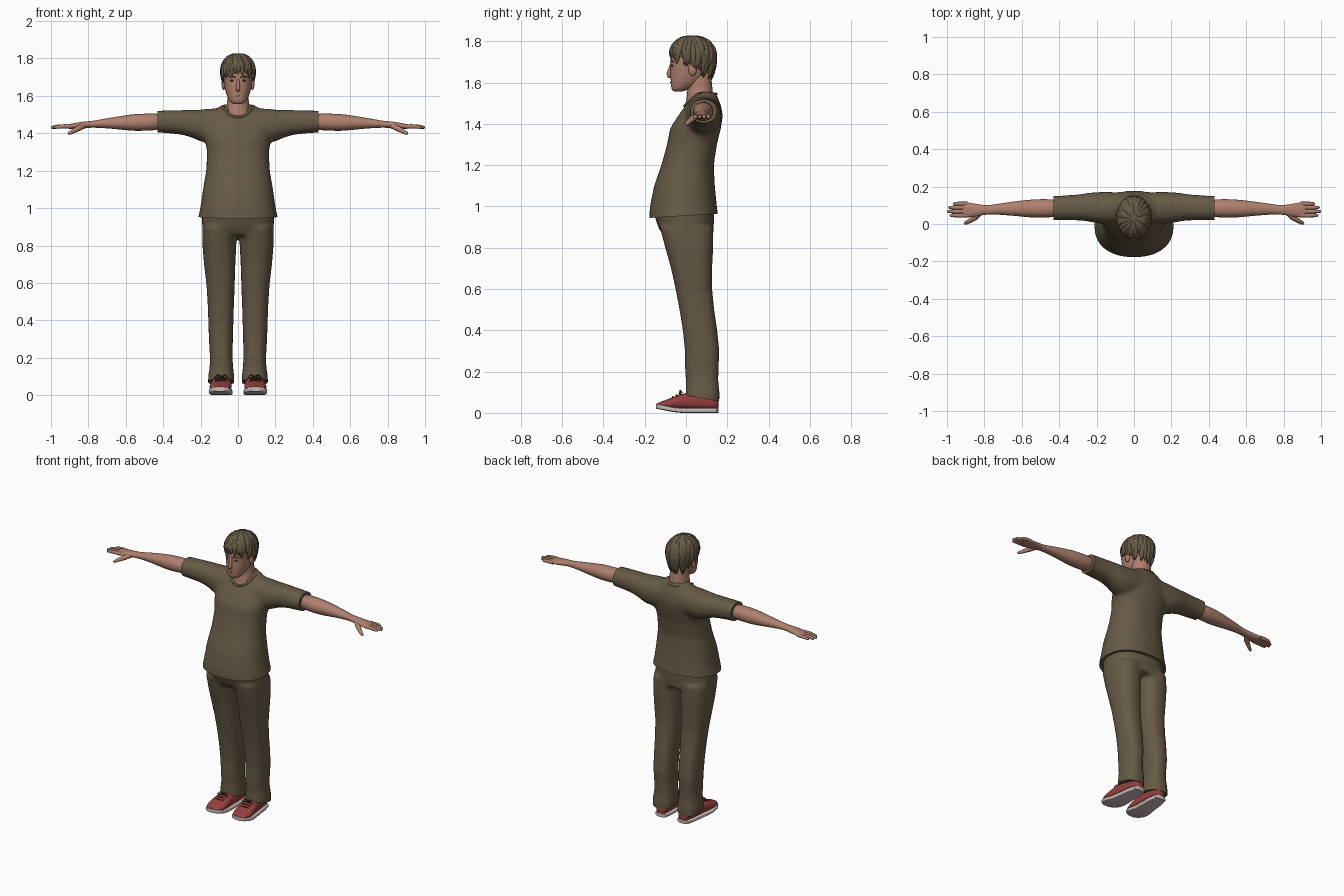
import bpy, bmesh, math, random
from mathutils import Vector

if "Cube" in bpy.data.objects:
    bpy.data.objects.remove(bpy.data.objects["Cube"])

random.seed(4)


def material(name, r, g, b):
    m = bpy.data.materials.new(name)
    m.diffuse_color = (r, g, b, 1)
    m.use_nodes = True
    m.node_tree.nodes["Principled BSDF"].inputs["Base Color"].default_value = m.diffuse_color
    return m


BROWN = material("brown", 0.135, 0.102, 0.06)
SKIN = material("skin", 0.43, 0.215, 0.155)
LIP = material("lip", 0.30, 0.12, 0.09)
RED = material("shoe_red", 0.30, 0.05, 0.05)
SOLE = material("sole", 0.60, 0.50, 0.49)
DARK = material("dark_brown", 0.05, 0.035, 0.025)


def ring(axis, pos, a0, a1, b0, b1, p=2.2, n=28):
    """Rounded cross-section filling the box a0..a1, b0..b1 across an axis."""
    pts = []
    for i in range(n):
        t = 2 * math.pi * i / n
        c, s = math.cos(t), math.sin(t)
        a = (a0 + a1) / 2 + (a1 - a0) / 2 * math.copysign(abs(c) ** (2 / p), c)
        b = (b0 + b1) / 2 + (b1 - b0) / 2 * math.copysign(abs(s) ** (2 / p), s)
        pts.append({"x": (pos, a, b), "y": (a, pos, b), "z": (a, b, pos)}[axis])
    return pts


def tube(pts, radii, up=(0, 0, 1), wide=1.0, thick=1.0, n=8):
    """Rings along a path, optionally flattened."""
    pts = [Vector(p) for p in pts]
    out = []
    for i, p in enumerate(pts):
        t = (pts[min(i + 1, len(pts) - 1)] - pts[max(i - 1, 0)]).normalized()
        u = t.cross(Vector(up)).normalized()
        v = u.cross(t)
        out.append([p + u * (math.cos(2 * math.pi * k / n) * radii[i] * wide)
                    + v * (math.sin(2 * math.pi * k / n) * radii[i] * thick) for k in range(n)])
    return out


def flip(part):
    return [[(-q[0], q[1], q[2]) for q in r] for r in part]


def finish(ob, angle):
    me = ob.data
    me.polygons.foreach_set("use_smooth", [True] * len(me.polygons))
    me.set_sharp_from_angle(angle=math.radians(angle))


def loft(name, parts, mat, both=False, sub=0, angle=60):
    """Skin one or more lists of rings into one object."""
    if both:
        parts = parts + [flip(p) for p in parts]
    bm = bmesh.new()
    for part in parts:
        rows = [[bm.verts.new(q) for q in r] for r in part]
        n = len(rows[0])
        for lo, hi in zip(rows, rows[1:]):
            for k in range(n):
                bm.faces.new((lo[k], lo[(k + 1) % n], hi[(k + 1) % n], hi[k]))
        bm.faces.new(rows[0])
        bm.faces.new(rows[-1])
    bmesh.ops.recalc_face_normals(bm, faces=bm.faces)
    me = bpy.data.meshes.new(name)
    bm.to_mesh(me)
    bm.free()
    me.materials.append(mat)
    ob = bpy.data.objects.new(name, me)
    bpy.context.scene.collection.objects.link(ob)
    finish(ob, angle)
    if sub:
        m = ob.modifiers.new("Smooth", "SUBSURF")
        m.levels = m.render_levels = sub
    return ob


def tailor(ob, mat, cuts, voxel=0.011, rounds=8):
    """Fuse overlapping lofts into one cloth surface, then trim clean hems."""
    m = ob.modifiers.new("Fuse", "REMESH")
    m.mode, m.voxel_size = "VOXEL", voxel
    dg = bpy.context.evaluated_depsgraph_get()
    me = bpy.data.meshes.new_from_object(ob.evaluated_get(dg))
    ob.modifiers.clear()
    bm = bmesh.new()
    bm.from_mesh(me)
    for _ in range(rounds):
        bmesh.ops.smooth_vert(bm, verts=bm.verts, factor=0.5,
                              use_axis_x=True, use_axis_y=True, use_axis_z=True)
    for co, no in cuts:
        bmesh.ops.bisect_plane(bm, geom=bm.verts[:] + bm.edges[:] + bm.faces[:], dist=1e-5,
                               plane_co=co, plane_no=Vector(no).normalized(), clear_outer=True)
        bmesh.ops.holes_fill(bm, edges=[e for e in bm.edges if e.is_boundary], sides=0)
    bmesh.ops.recalc_face_normals(bm, faces=bm.faces)
    bm.to_mesh(me)
    bm.free()
    me.materials.clear()
    me.materials.append(mat)
    ob.data = me
    finish(ob, 45)


def ball(c, rx, ry, rz):
    return [ring("z", c[2] + rz * math.cos(t), c[0] - rx * math.sin(t), c[0] + rx * math.sin(t),
                 c[1] - ry * math.sin(t), c[1] + ry * math.sin(t), 2, 16)
            for t in [0.15 + 2.84 * i / 10 for i in range(11)]]


# shirt: torso (z, half width, front, back) and sleeves (x, back/front, low/high)
torso = [ring("z", z, -w, w, f, b, 2.25) for z, w, f, b in [
    (0.90, .217, -.178, .158), (0.96, .212, -.178, .155), (1.0, .202, -.175, .15),
    (1.1, .188, -.155, .14), (1.2, .171, -.12, .135), (1.3, .166, -.092, .15),
    (1.38, .18, -.077, .17), (1.44, .18, -.038, .179), (1.49, .155, -.003, .17),
    (1.53, .115, .025, .153), (1.555, .085, .045, .145)]]
sleeve = [ring("x", x, f, b, lo, hi) for x, f, b, lo, hi in [
    (.05, 0, .17, 1.38, 1.53), (.15, 0, .172, 1.35, 1.533), (.2, .004, .171, 1.355, 1.527),
    (.25, .014, .166, 1.378, 1.525), (.3, .019, .158, 1.392, 1.525),
    (.38, .019, .153, 1.4, 1.523), (.48, .019, .151, 1.406, 1.519)]]
shirt = loft("shirt", [torso, sleeve, flip(sleeve)], BROWN)
tailor(shirt, BROWN, [((0, 0, .955), (0, .06, -1)), ((.43, 0, 0), (1, 0, 0)), ((-.43, 0, 0), (-1, 0, 0))])

# collar band
N = 40
collar = []
for i in range(N + 1):
    a = 2 * math.pi * i / N
    collar.append((.08 * math.cos(a), .07 + .076 * math.sin(a),
                   1.545 - .058 * max(0, -math.sin(a)) ** 1.5))
loft("collar", [tube(collar, [.007] * (N + 1))], BROWN, angle=80)

# trousers: hips and legs
hips = [ring("z", z, -w, w, f, b, 2.3) for z, w, f, b in [
    (.855, .188, -.11, .132), (.9, .192, -.135, .134), (.95, .194, -.152, .137), (1.0, .185, -.15, .13)]]
leg = [ring("z", z, i, o, f, b, 2.4) for z, i, o, f, b in [
    (.0, .02, .16, 0, .16), (.1, .02, .16, -.002, .163), (.15, .026, .152, 0, .157),
    (.2, .029, .15, -.005, .158), (.3, .027, .156, -.006, .162), (.4, .024, .159, -.016, .152),
    (.5, .021, .163, -.032, .137), (.6, .017, .17, -.051, .127), (.7, .014, .182, -.073, .127),
    (.8, .009, .19, -.101, .132), (.9, .004, .19, -.128, .132)]]
trousers = loft("trousers", [hips, leg, flip(leg)], BROWN)
tailor(trousers, BROWN, [((0, 0, .085), (0, -.19, -1))], .01, 6)

# arms with palms
arm = [ring("x", x, f, b, lo, hi, 2.1, 20) for x, f, b, lo, hi in [
    (.38, .036, .134, 1.417, 1.51), (.5, .033, .134, 1.413, 1.505), (.55, .034, .131, 1.412, 1.504),
    (.6, .039, .126, 1.416, 1.497), (.7, .049, .113, 1.427, 1.481), (.77, .051, .101, 1.43, 1.467),
    (.8, .049, .101, 1.429, 1.465), (.84, .041, .107, 1.424, 1.461), (.88, .035, .115, 1.423, 1.454),
    (.91, .034, .118, 1.424, 1.448), (.925, .037, .115, 1.427, 1.444)]]
loft("arm", [arm], SKIN, both=True, sub=1)

# fingers and thumb
fingers = [tube([(.89, y, 1.437), (.93, y, 1.437), (.93 + (tip - .93) / 2, y, 1.435),
                 (tip - .006, y, 1.432), (tip, y, 1.431)], [.011, .0115, .0105, .008, .004])
           for y, tip in [(.046, .985), (.067, 1.0), (.088, .993), (.108, .968)]]
fingers.append(tube([(.82, .065, 1.442), (.85, .035, 1.428), (.88, .016, 1.412),
                     (.902, .004, 1.4), (.908, 0, 1.397)], [.016, .016, .012, .009, .004]))
loft("fingers", fingers, SKIN, both=True, angle=80)

# neck and head
neck = [ring("z", z, -w, w, f, b, 2.1) for z, w, f, b in [
    (1.46, .088, -.008, .14), (1.5, .076, 0, .138), (1.53, .062, .004, .132),
    (1.58, .057, .008, .127), (1.65, .057, .008, .12)]]
loft("neck", [neck], SKIN)
head = [ring("z", z, -w, w, f, b) for z, w, f, b in [
    (1.556, .022, -.058, -.02), (1.562, .036, -.068, .005), (1.58, .05, -.073, .04),
    (1.605, .061, -.074, .08), (1.64, .072, -.076, .11), (1.68, .077, -.075, .125),
    (1.72, .081, -.078, .13), (1.76, .081, -.072, .13), (1.8, .066, -.048, .106), (1.82, .03, -.01, .06)]]
loft("head", [head], SKIN, sub=1)
loft("nose", [tube([(0, -.07, 1.69), (0, -.077, 1.665), (0, -.083, 1.643), (0, -.078, 1.632),
                    (0, -.066, 1.627)], [.007, .009, .012, .012, .006], up=(0, 1, 0))], SKIN, angle=80)
loft("ear", [ball((.077, .032, 1.662), .011, .02, .03)], SKIN, both=True)
loft("eye", [ball((.03, -.0665, 1.682), .012, .006, .005)], DARK, both=True)
loft("eyebrow", [tube([(.014, -.075, 1.699), (.032, -.07, 1.705), (.05, -.058, 1.7)],
                      [.003, .005, .003])], BROWN, both=True, angle=80)
loft("lips", [tube([(-.022, -.066, 1.6), (0, -.072, 1.601), (.022, -.066, 1.6)],
                   [.002, .006, .002])], LIP, angle=80)

# hair: scalp cap plus layered locks
cap = loft("hair_cap", [ball((0, .033, 1.73), .09, .115, .097)], BROWN, angle=80)
bm = bmesh.new()
bm.from_mesh(cap.data)
bmesh.ops.bisect_plane(bm, geom=bm.verts[:] + bm.edges[:] + bm.faces[:], plane_co=(0, -.08, 1.75),
                       plane_no=Vector((0, -.5, -1)).normalized(), clear_outer=True)
bm.to_mesh(cap.data)
bm.free()


def lock(a, end, swirl, grow, size):
    cz, top = 1.73, .13
    total = top + max(0.0, cz - end)
    pts = []
    for i in range(9):
        s = total * i / 8
        ang = a + swirl * (i / 8) ** 2
        if s < top:
            th = .2 + (math.pi / 2 - .2) * s / top
            r, z = math.sin(th), cz + .09 * grow * math.cos(th)
        else:
            z = cz - (s - top)
            r = 1 - .2 * ((cz - z) / .13) ** 2
        pts.append((.085 * grow * r * math.sin(ang), .033 - .107 * grow * r * math.cos(ang), z))
    radii = [size * k for k in (.6, .85, 1, 1, 1, 1, .9, .65, .15)]
    return tube(pts, radii, up=(math.sin(a), -math.cos(a), 0), wide=1.15, thick=.8)


locks = []
for i in range(40):
    a = 2 * math.pi * i / 40
    end = 1.667 + .055 * math.cos(a) + random.uniform(-.014, .01)
    locks.append(lock(a, end, random.uniform(-.25, .25), 1.0, .0145))
for i in range(22):
    a = 2 * math.pi * (i + random.random()) / 22
    end = 1.695 + .04 * math.cos(a) + random.uniform(-.015, .015)
    locks.append(lock(a, end, random.uniform(-.4, .4), 1.04, .013))
loft("hair_locks", locks, BROWN, angle=80)

# shoes: upper and sole share one outline (y, half width, low, high)
outline = [(.159, .02, .015, .07), (.15, .036, .012, .088), (.1, .046, .012, .1),
           (.03, .05, .012, .1), (-.02, .055, .014, .095), (-.06, .06, .016, .078),
           (-.1, .059, .022, .062), (-.128, .045, .028, .052), (-.143, .022, .032, .046)]


def cx(y):
    return .089 - .055 * y


def lift(y):
    return max(0.0, -y - .04) * .2


loft("shoe_upper", [[ring("y", y, cx(y) - w, cx(y) + w, lo, hi, 2.4, 20)
                     for y, w, lo, hi in outline]], RED, both=True, sub=1)
loft("shoe_sole", [[ring("y", y - .002, cx(y) - w - .003, cx(y) + w + .003, lift(y), lift(y) + .024, 6, 28)
                    for y, w, lo, hi in outline]], SOLE, both=True, angle=40)

# laces with a small bow
laces = [tube([(cx(y) - .03, y, z - .006), (cx(y), y - .004, z), (cx(y) + .03, y, z - .006)], [.0035] * 3)
         for y, z in [(-.025, .095), (-.043, .087), (-.061, .079)]]
for s in (-1, 1):
    laces.append(tube([(cx(0), -.02, .098), (cx(0) + s * .022, -.028, .108),
                       (cx(0) + s * .038, -.034, .09)], [.003, .004, .002]))
loft("laces", laces, DARK, both=True, angle=80)
